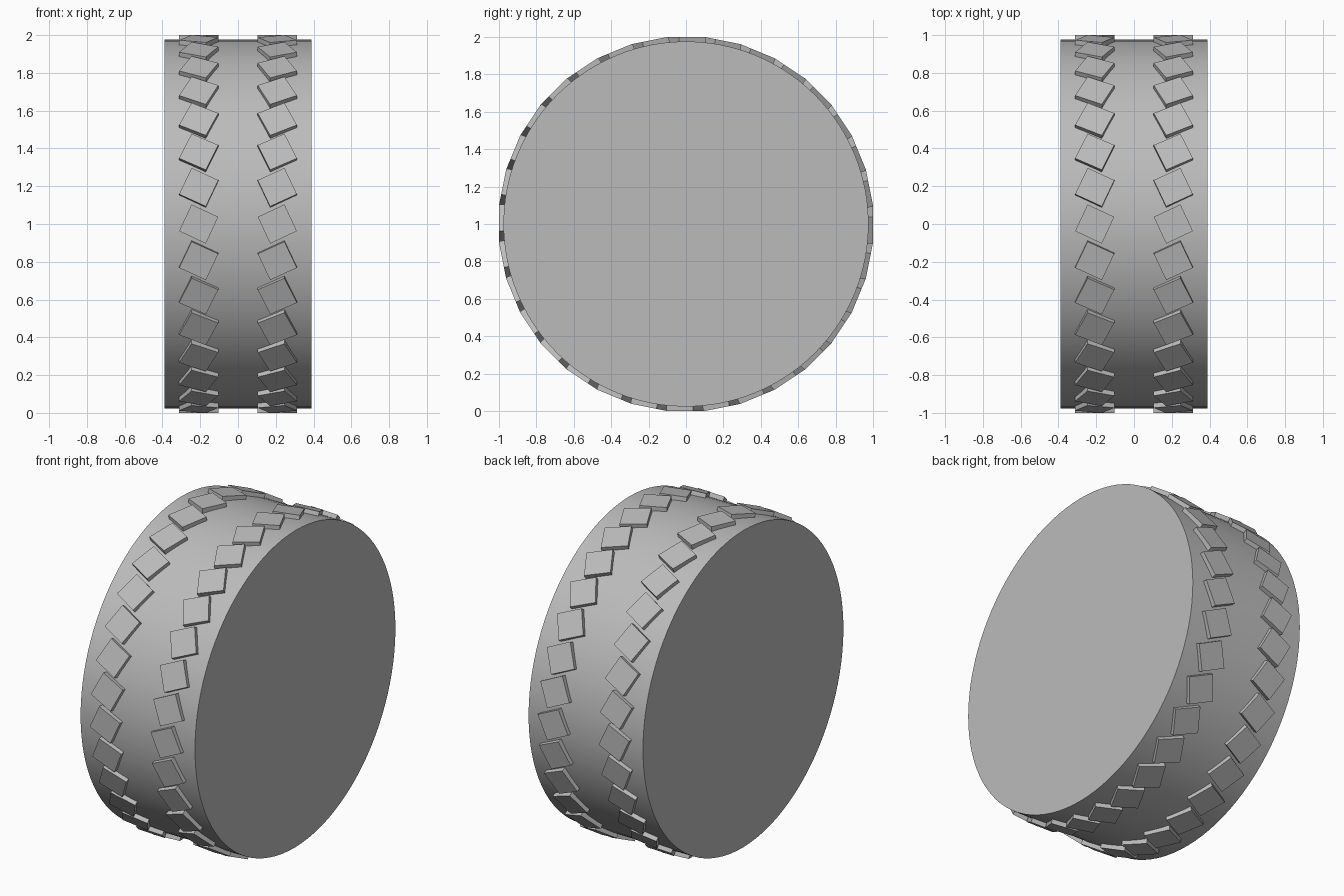
import bpy
import bmesh
from math import radians, tau
from mathutils import Matrix

RADIUS, WIDTH = 0.976, 0.78
LUGS, LUG_SIDE, LUG_TILT, LUG_X = 32, 0.156, 25, 0.208
LUG_TOP, LUG_DEPTH = 1.0, 0.04

cube = bpy.data.objects.get("Cube")
if cube:
    bpy.data.objects.remove(cube, do_unlink=True)

rubber = bpy.data.materials.new("grey rubber")
rubber.use_nodes = True
grey = (0.5, 0.5, 0.5, 1)
rubber.diffuse_color = grey
rubber.node_tree.nodes["Principled BSDF"].inputs["Base Color"].default_value = grey


def add_object(name, bm):
    mesh = bpy.data.meshes.new(name)
    bm.to_mesh(mesh)
    bm.free()
    mesh.materials.append(rubber)
    obj = bpy.data.objects.new(name, mesh)
    bpy.context.collection.objects.link(obj)
    return obj


# Wheel body: solid drum lying along x, smooth around, flat on the ends
centre = Matrix.Translation((0, 0, 1))
bm = bmesh.new()
bmesh.ops.create_cone(bm, cap_ends=True, segments=96, radius1=RADIUS,
                      radius2=RADIUS, depth=WIDTH,
                      matrix=centre @ Matrix.Rotation(radians(90), 4, "Y"))
for face in bm.faces:
    face.smooth = len(face.verts) == 4
for edge in bm.edges:
    edge.smooth = all(face.smooth for face in edge.link_faces)
add_object("wheel_body", bm)

# Two rings of tilted square tread lugs, mirrored across the middle
for side, name in ((-1, "right_tread_lugs"), (1, "left_tread_lugs")):
    bm = bmesh.new()
    for i in range(LUGS):
        place = (centre @ Matrix.Rotation(tau * i / LUGS, 4, "X")
                 @ Matrix.Translation((side * LUG_X, 0, LUG_TOP - LUG_DEPTH / 2))
                 @ Matrix.Rotation(side * radians(LUG_TILT), 4, "Z")
                 @ Matrix.Diagonal((LUG_SIDE, LUG_SIDE, LUG_DEPTH, 1)))
        bmesh.ops.create_cube(bm, size=1, matrix=place)
    add_object(name, bm)
